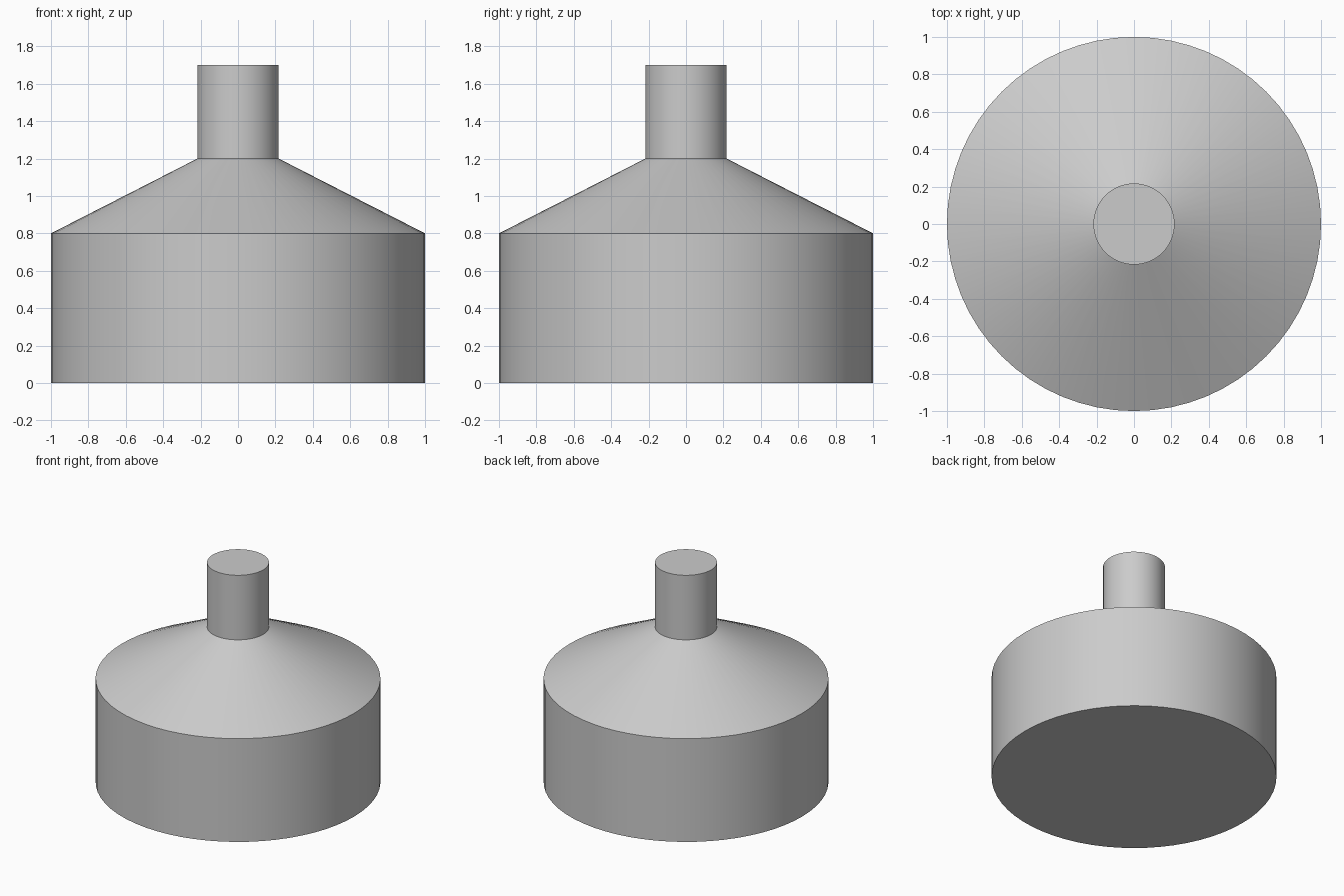
import bpy
import bmesh
from math import cos, sin, tau, radians

SIDES = 64

old = bpy.data.objects.get("Cube")
if old:
    bpy.data.objects.remove(old, do_unlink=True)

# Plain grey material
grey = bpy.data.materials.new("light grey")
grey.use_nodes = True
colour = (0.6, 0.6, 0.6, 1)
grey.diffuse_color = colour
grey.node_tree.nodes["Principled BSDF"].inputs["Base Color"].default_value = colour


def lathe(name, profile):
    """Turn a (radius, height) profile around z into a closed solid."""
    bm = bmesh.new()
    rings = [[bm.verts.new((r * cos(tau * i / SIDES), r * sin(tau * i / SIDES), z))
              for i in range(SIDES)] for r, z in profile]
    for low, high in zip(rings, rings[1:]):
        for i in range(SIDES):
            j = (i + 1) % SIDES
            bm.faces.new((low[i], low[j], high[j], high[i]))
    bm.faces.new(rings[0][::-1])
    bm.faces.new(rings[-1])
    mesh = bpy.data.meshes.new(name)
    bm.to_mesh(mesh)
    bm.free()
    mesh.materials.append(grey)
    obj = bpy.data.objects.new(name, mesh)
    bpy.context.collection.objects.link(obj)
    bpy.ops.object.select_all(action="DESELECT")
    obj.select_set(True)
    bpy.context.view_layer.objects.active = obj
    bpy.ops.object.shade_smooth_by_angle(angle=radians(30))
    return obj


# Drum, sloped shoulder and narrow neck in one turned solid
lathe("drum_with_neck", [(1, 0), (1, 0.8), (0.217, 1.2), (0.217, 1.7)])
